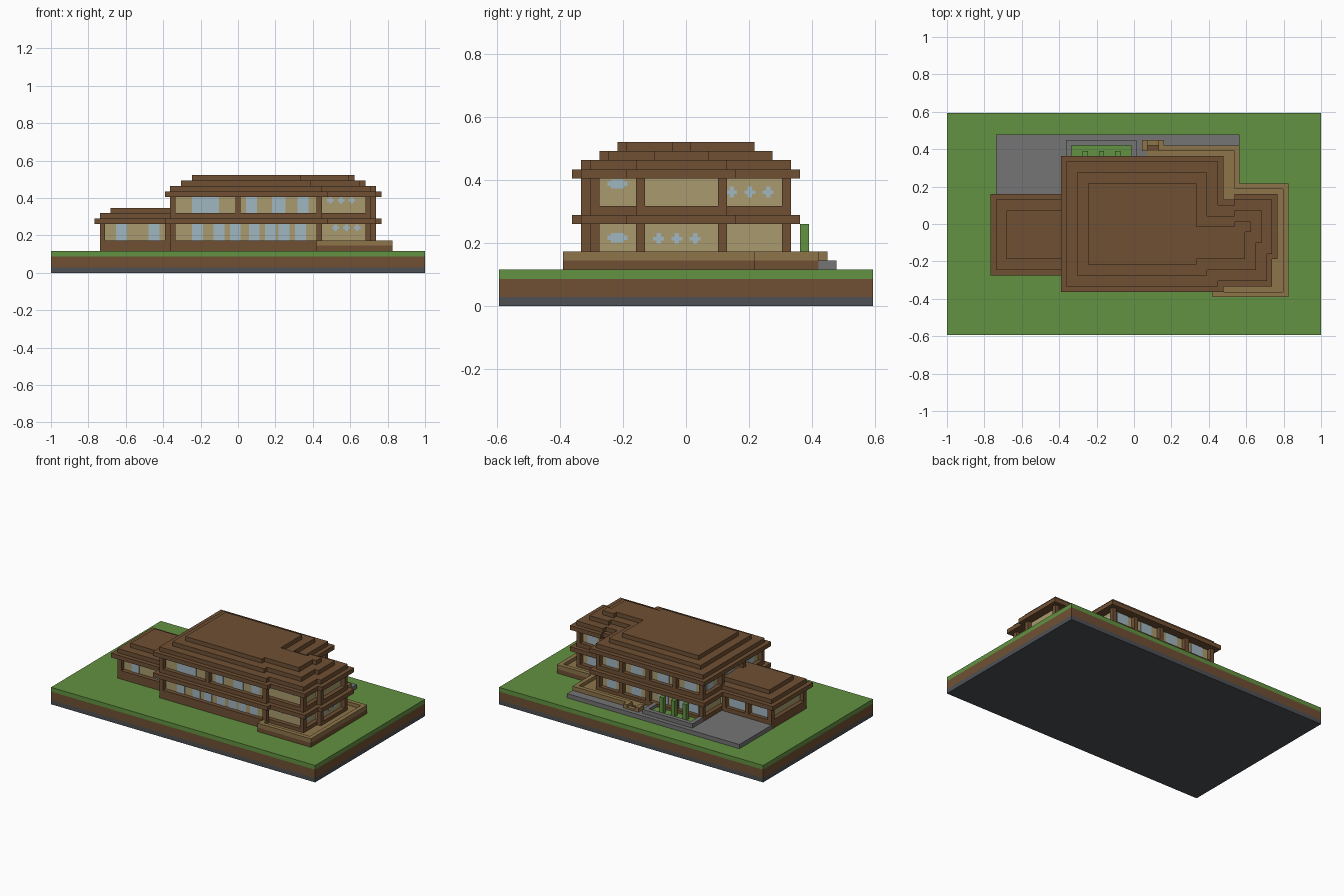
import bpy
import bmesh
from mathutils import Matrix, Vector

V = 2 / 69  # size of one building block

if "Cube" in bpy.data.objects:
    bpy.data.objects.remove(bpy.data.objects["Cube"], do_unlink=True)


def material(name, *rgb):
    lin = [(c / 255 / 12.92) if c < 11 else ((c / 255 + 0.055) / 1.055) ** 2.4 for c in rgb]
    m = bpy.data.materials.new(name)
    m.use_nodes = True
    m.diffuse_color = (*lin, 1)
    m.node_tree.nodes["Principled BSDF"].inputs["Base Color"].default_value = (*lin, 1)
    return m


wood = material("brown wood", 112, 80, 51)
tan = material("tan plank", 142, 117, 74)
cream = material("cream wall", 170, 154, 110)
glass = material("pale blue glass", 160, 182, 192)
grass = material("grass green", 98, 146, 65)
paving = material("grey paving", 117, 117, 117)
stone = material("dark stone", 78, 80, 84)


def part(name, mat, boxes):
    """One object from boxes given as inclusive block ranges x, x, y, y, z, z."""
    bm = bmesh.new()
    for b in boxes:
        lo = Vector(b[0::2]) - Vector((0.5, 0.5, 0))
        hi = Vector(b[1::2]) + Vector((0.5, 0.5, 1))
        size = Matrix.Diagonal((*((hi - lo) * V), 1))
        bmesh.ops.create_cube(bm, size=1, matrix=Matrix.Translation((lo + hi) * V / 2) @ size)
    me = bpy.data.meshes.new(name)
    bm.to_mesh(me)
    bm.free()
    me.materials.append(mat)
    ob = bpy.data.objects.new(name, me)
    bpy.context.collection.objects.link(ob)
    return ob


def house(n, z0, z1):
    """Main house footprint grown by n blocks."""
    return [(-12 - n, 15 + n, -11 - n, 11 + n, z0, z1),
            (14 + n, 19, -5 - n, 3 + n, z0, z1),
            (19, 25 + n, -5 - n, 4 + n, z0, z1),
            (14 + n, 24 + n, -10 - n, -1, z0, z1)]


def wing(n, z0, z1):
    """Low side wing footprint grown by n blocks."""
    return [(-25 - n, -12, -8 - n, 4 + n, z0, z1)]


# Ground layers
for name, mat, z0, z1 in (("stone_base", stone, 0, 0), ("soil", wood, 1, 2), ("lawn", grass, 3, 3)):
    part(name, mat, [(-34, 34, -20, 20, z0, z1)])

# Plinth, floor band and recessed walls
part("plinth", wood, house(0, 4, 5) + wing(0, 4, 5))
part("lower_walls", cream, house(-1, 6, 8) + wing(-1, 6, 8))
part("floor_band", wood, house(0, 10, 10))
part("upper_walls", cream, house(-1, 11, 13))

# Stepped roofs
part("lower_eave", wood, house(1, 9, 9))
part("main_eave", wood, house(1, 14, 14))
for i, n in enumerate((0, -2, -4)):
    part(f"main_roof_step_{i + 1}", wood, house(n, 15 + i, 15 + i))
for i, n in enumerate((1, 0, -2)):
    part(f"wing_roof_step_{i + 1}", wood, wing(n, 9 + i, 9 + i))

# Posts
corners = [(-12, -11), (15, -11), (-12, 11), (15, 11), (24, -10), (25, -5), (25, 4), (19, 4)]
back = [(x, 11) for x in (-5, 2, 9)]
sides = [(-12, -4), (-12, 4)]
part("lower_posts", wood, [(x, x, y, y, 6, 8) for x, y in corners + back])
part("upper_posts", wood, [(x, x, y, y, 11, 13) for x, y in corners + back + sides + [(0, -11)]])
part("wing_posts", wood, [(x, x, y, y, 6, 8) for x, y in
                          ((-25, -8), (-25, 4), (-19, 4), (-13, 4), (-13, -8))])


# Window panes: thin plates lying on the recessed walls
def pane_y(x, y, z, w, h):
    return (x - w / 2 + .5, x + w / 2 - .5, y - .1 + .5, y + .1 - .5, z, z + h - 1)


def pane_x(y, x, z, w, h):
    return (x - .1 + .5, x + .1 - .5, y - w / 2 + .5, y + w / 2 - .5, z, z + h - 1)


def cross(pane, u, wall, z):
    """Small plus-shaped light, one block across."""
    return [pane(u, wall, z - .2, 1.2, .4), pane(u, wall, z - .6, .5, 1.2)]


FRONT, BACK = -10.5, 10.5
part("front_lower_panes", glass,
     [pane_y(x, FRONT, 6, 2, 3) for x in (-7.5, -3.5, -.5, 3, 6, 8.5, 11.5)])
part("front_upper_panes", glass,
     [pane_y(x, FRONT, 11, w, 3) for x, w in ((-6, 5), (2.5, 2), (7.5, 2.5), (12, 2))])
part("back_upper_panes", glass,
     [pane_y(x, BACK, 11, 3, 3) for x in (-8.5, -1.5, 5.5, 12)])
part("back_lower_panes", glass,
     [pane_y(x, BACK, 6, 2.5, 3) for x in (-9.5, -7, -1.5, 5.5, 12)])
part("wing_front_panes", glass, [pane_y(x, -7.5, 6, 2, 3) for x in (-21.5, -15.5)])
part("wing_back_panes", glass, [pane_y(x, 3.5, 6, 4, 3) for x in (-22, -16)])
part("right_end_panes", glass, [pane_x(y, -11.5, 11, 2.5, 3) for y in (-7.5, 0, 7.5)])
part("bay_back_panes", glass, [pane_y(22, 3.5, z, 2.5, 3) for z in (6, 11)])

lights = []
for i in range(3):
    lights += cross(pane_y, 17 + 2 * i, -9.5, 13.4)
    lights += cross(pane_y, 18 + 2 * i, -9.5, 8.3)
    lights += cross(pane_x, -3 + 2 * i, 24.5, 7.4)
    lights += cross(pane_x, 5 + 2 * i, 14.5, 12.5)
for z in (7, 12.9):
    lights += [pane_x(-7.5, 23.5, z, 1.4, 1), pane_x(-7.5, 23.5, z + .25, 2.2, .5)]
part("small_lights", glass, lights)

# Terrace with low parapet
part("terrace_base", wood, [(15, 28, -13, 7, 4, 4), (3, 19, 8, 14, 4, 4)])
part("terrace_floor", tan, [(16, 27, -12, 6, 5, 4.2), (3, 18, 7, 13, 5, 4.2)])
part("terrace_parapet", tan, [
    (15, 28, -13, -13, 5, 5), (15, 15, -12, -12, 5, 5), (28, 28, -12, 7, 5, 5),
    (19, 27, 7, 7, 5, 5), (19, 19, 8, 14, 5, 5), (6, 18, 14, 14, 5, 5)])
part("terrace_steps", tan, [(2, 2, 14, 15, 5, 5), (5, 5, 14, 15, 5, 5), (3, 4, 15, 15, 5, 4.4)])

# Paving, planter and bushes
part("paving", paving, [(-25, 2, 5, 14, 4, 4), (-25, 19, 15, 16, 4, 4)])
part("planter_curb", paving, [(-12, 0, 15, 15, 5, 5), (-12, -12, 12, 14, 5, 5), (0, 0, 12, 14, 5, 5)])
part("planter_grass", grass, [(-11, -1, 12, 14, 5, 4.3)])
part("bushes", grass, [(x, x, 13, 13, 5, 8) for x in (-9, -6, -3)])
